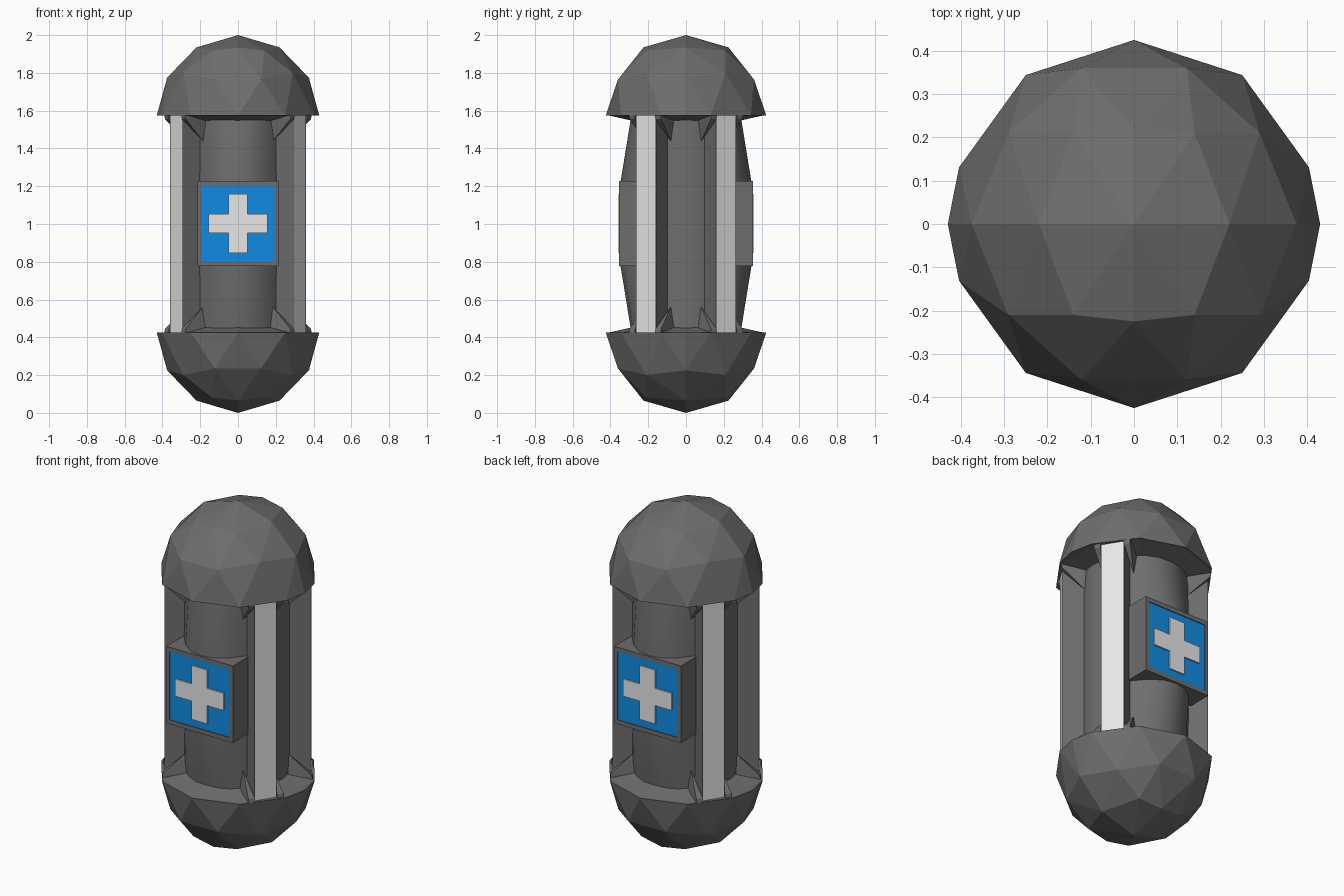
import bpy, bmesh, math
from mathutils import Vector

cube = bpy.data.objects.get("Cube")
if cube:
    bpy.data.objects.remove(cube, do_unlink=True)


def material(name, r, g, b):
    m = bpy.data.materials.new(name)
    m.use_nodes = True
    m.diffuse_color = (r, g, b, 1)
    m.node_tree.nodes["Principled BSDF"].inputs["Base Color"].default_value = (r, g, b, 1)
    return m


GREY = material("dark_grey", 0.155, 0.155, 0.155)
WHITE = material("white", 0.8, 0.8, 0.8)
BLUE = material("blue", 0.005, 0.26, 0.78)
RIM = 0.425
ANGLE = math.radians(33)


def finish(name, bm, mat):
    bmesh.ops.recalc_face_normals(bm, faces=bm.faces)
    mesh = bpy.data.meshes.new(name)
    bm.to_mesh(mesh)
    bm.free()
    mesh.materials.append(mat)
    ob = bpy.data.objects.new(name, mesh)
    bpy.context.collection.objects.link(ob)
    return ob


def hull(name, points, mat):
    bm = bmesh.new()
    for p in points:
        bm.verts.new(p)
    bmesh.ops.convex_hull(bm, input=bm.verts[:])
    bmesh.ops.dissolve_limit(bm, angle_limit=0.01, verts=bm.verts[:], edges=bm.edges[:])
    return finish(name, bm, mat)


def box(name, lo, hi, mat):
    return hull(name, [(x, y, z) for x in (lo[0], hi[0])
                       for y in (lo[1], hi[1]) for z in (lo[2], hi[2])], mat)


def prism(name, outline, y0, y1, mat):
    """Extrude an (x, z) outline along y."""
    bm = bmesh.new()
    face = bm.faces.new([bm.verts.new((x, y0, z)) for x, z in outline])
    ext = bmesh.ops.extrude_face_region(bm, geom=[face])["geom"]
    moved = [v for v in ext if isinstance(v, bmesh.types.BMVert)]
    bmesh.ops.translate(bm, verts=moved, vec=(0, y1 - y0, 0))
    return finish(name, bm, mat)


# Faceted domes, symmetric in x and y
dome_quarter = [(0, 0, 0.425), (0.22, 0, 0.36), (0, 0.225, 0.36), (0.14, 0.21, 0.342),
                (0.29, 0.21, 0.224), (0.375, 0, 0.2), (0.122, 0.36, 0.19),
                (0, RIM, 0), (0.25, 0.344, 0), (0.404, 0.131, 0), (0.43, 0, 0)]
for name, side, base in (("top_cap", 1, 2 - RIM), ("bottom_cap", -1, RIM)):
    pts = {(sx * x, sy * y, base + side * z) for x, y, z in dome_quarter
           for sx in (1, -1) for sy in (1, -1)}
    hull(name, pts, GREY)
    # Shallow collar where the cap meets the core
    ring = [(r * math.cos(a), r * math.sin(a), base - side * h)
            for r, h in ((0.41, 0), (0.29, 0.027))
            for a in (math.radians(18 + 36 * k) for k in range(10))]
    hull(name + "_collar", ring, GREY)

# Core column, swelling towards the panels at the front and back
bm = bmesh.new()
SIDES = 24
rings = []
for z, swell in ((0.4, 0), (0.78, 0.062), (1.22, 0.062), (1.6, 0)):
    ring = []
    for k in range(SIDES):
        a = math.tau * k / SIDES
        x, y = 0.285 * math.cos(a), 0.285 * math.sin(a)
        y += math.copysign(swell * max(0, 1 - (x / 0.215) ** 2), y)
        ring.append(bm.verts.new((x, y, z)))
    rings.append(ring)
for low, high in zip(rings, rings[1:]):
    for k in range(SIDES):
        n = (k + 1) % SIDES
        bm.faces.new((low[k], low[n], high[n], high[k]))
core = finish("core", bm, GREY)
for p in core.data.polygons:
    p.use_smooth = True

# Four pillars with wedge brackets at both ends
for sx, xname in ((1, "left"), (-1, "right")):
    for sy, yname in ((-1, "front"), (1, "back")):
        label = yname + "_" + xname

        def place(radial, tangent, z):
            c, s = math.cos(ANGLE), math.sin(ANGLE)
            return Vector((sx * (radial * c - tangent * s), sy * (radial * s + tangent * c), z))

        hull("pillar_" + label,
             [place(r, t, z) for r in (0.24, 0.388) for t in (-0.06, 0.06)
              for z in (RIM - 0.01, 2 - RIM + 0.01)], WHITE)
        # Dark flanks leave only the outer face light
        for t in (-0.0615, 0.0615):
            hull("pillar_flank_" + label,
                 [place(r, t + d, z) for r in (0.24, 0.387) for d in (-0.0015, 0.0015)
                  for z in (RIM, 2 - RIM)], GREY)
        for end, base, up in (("bottom", RIM, 1), ("top", 2 - RIM, -1)):
            for t in (-0.082, 0.082):
                hull("bracket_" + end + "_" + label,
                     [place(r, t + d, base + up * h) for d in (-0.018, 0.018)
                      for r, h in ((0.25, 0), (0.4, 0), (0.395, 0.02))]
                     + [place(0.275, t, base + up * 0.135), place(0.25, t, base + up * 0.135)],
                     GREY)

# Front and back panels: housing, raised frame, blue plate and cross
W, H, MID = 0.215, 0.225, 1.003
IW, IH = 0.194, 0.2
a, b = 0.05, 0.157
cross = [(a, b), (a, a), (b, a), (b, -a), (a, -a), (a, -b),
         (-a, -b), (-a, -a), (-b, -a), (-b, a), (-a, a), (-a, b)]
for s, label in ((-1, "front"), (1, "back")):
    box("housing_" + label, (-W, s * 0.2, MID - H), (W, s * 0.343, MID + H), GREY)
    for e in (-1, 1):
        box("frame_side_" + label, (e * IW, s * 0.33, MID - H), (e * W, s * 0.354, MID + H), GREY)
        box("frame_rail_" + label, (-IW, s * 0.33, MID + e * IH),
            (IW, s * 0.354, MID + e * H), GREY)
    box("plate_" + label, (-IW, s * 0.342, MID - IH), (IW, s * 0.349, MID + IH), BLUE)
    prism("cross_" + label, [(x, MID + z) for x, z in cross], s * 0.348, s * 0.357, WHITE)
